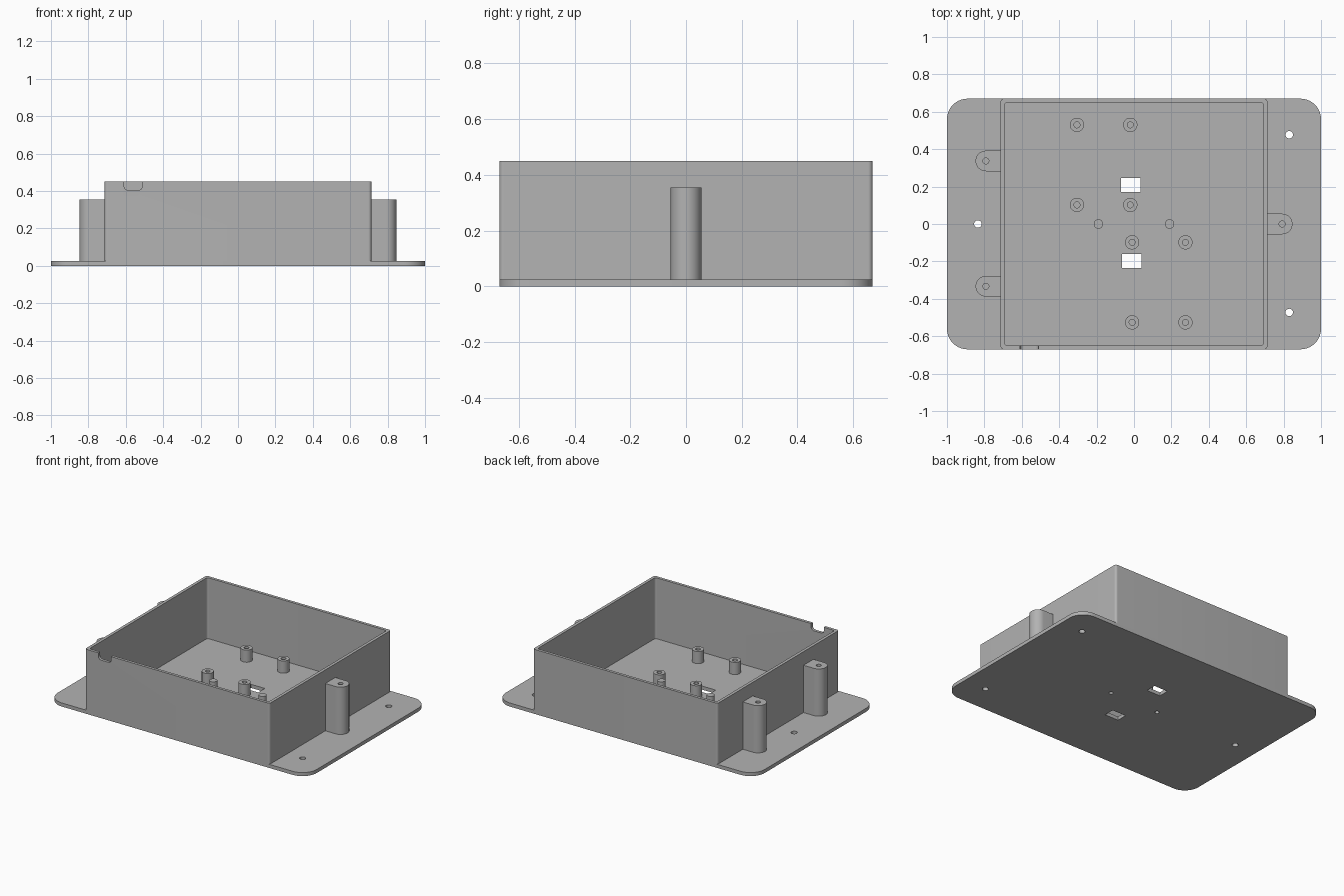
import bpy, bmesh, math
from mathutils import Matrix

cube = bpy.data.objects.get("Cube")
if cube:
    bpy.data.objects.remove(cube, do_unlink=True)

grey = bpy.data.materials.new("plain grey")
grey.use_nodes = True
colour = (0.45, 0.45, 0.45, 1)
grey.diffuse_color = colour
grey.node_tree.nodes["Principled BSDF"].inputs["Base Color"].default_value = colour

FLOOR, RIM = 0.025, 0.45


def arc(cx, cy, r, start, end, steps):
    return [(cx + r * math.cos(math.radians(start + (end - start) * i / steps)),
             cy + r * math.sin(math.radians(start + (end - start) * i / steps)))
            for i in range(steps + 1)]


def circle(cx, cy, r):
    return arc(cx, cy, r, 0, 360, 32)[:-1]


def rounded_rect(cx, cy, hx, hy, r=0.0):
    if not r:
        return [(cx - hx, cy - hy), (cx + hx, cy - hy), (cx + hx, cy + hy), (cx - hx, cy + hy)]
    points = []
    for k, (sx, sy) in enumerate([(1, 1), (-1, 1), (-1, -1), (1, -1)]):
        points += arc(cx + sx * (hx - r), cy + sy * (hy - r), r, k * 90, k * 90 + 90, 10)
    return points


def prism(outline, z0, z1, matrix=None):
    """Solid described by an outline, a height range and an optional turn."""
    return outline, z0, z1, matrix or Matrix()


def make_object(name, prisms):
    bm = bmesh.new()
    for outline, z0, z1, matrix in prisms:
        face = bm.faces.new([bm.verts.new((x, y, z0)) for x, y in outline])
        result = bmesh.ops.extrude_face_region(bm, geom=[face], use_keep_orig=True)
        top = [v for v in result["geom"] if isinstance(v, bmesh.types.BMVert)]
        bmesh.ops.translate(bm, verts=top, vec=(0, 0, z1 - z0))
        bmesh.ops.transform(bm, matrix=matrix, verts=list(face.verts) + top)
    bmesh.ops.recalc_face_normals(bm, faces=bm.faces)
    mesh = bpy.data.meshes.new(name)
    bm.to_mesh(mesh)
    bm.free()
    obj = bpy.data.objects.new(name, mesh)
    bpy.context.collection.objects.link(obj)
    return obj


def build(name, solid, cuts=()):
    obj = make_object(name, [solid])
    if cuts:
        cutter = make_object(name + "_cutter", cuts)
        cutter.hide_render = True
        mod = obj.modifiers.new("cut", "BOOLEAN")
        mod.operation, mod.solver, mod.object = "DIFFERENCE", "EXACT", cutter
        graph = bpy.context.evaluated_depsgraph_get()
        mesh = bpy.data.meshes.new_from_object(obj.evaluated_get(graph))
        obj.modifiers.clear()
        obj.data = mesh
        bpy.data.objects.remove(cutter, do_unlink=True)
    obj.data.materials.clear()
    obj.data.materials.append(grey)
    for poly in obj.data.polygons:
        poly.material_index = 0
        poly.use_smooth = True
    obj.data.set_sharp_from_angle(angle=math.radians(30))
    return obj


# Base plate with mounting holes, floor slots and peg bores
pegs = [(-0.19, 0), (0.19, 0)]
mounts = [(0.83, 0.477), (0.83, -0.473), (-0.835, 0)]
plate_cuts = [prism(circle(x, y, 0.02), -0.1, 0.1) for x, y in mounts]
plate_cuts += [prism(circle(x, y, 0.014), -0.1, 0.1) for x, y in pegs]
plate_cuts += [prism(rounded_rect(x, y, 0.053, 0.037), -0.1, 0.1)
               for x, y in [(-0.017, 0.208), (-0.012, -0.198)]]
build("base_plate", prism(rounded_rect(0, 0, 1, 0.67, 0.11), 0, FLOOR), plate_cuts)

# Box walls, open at the top, with a cable notch in the front rim
stand_up = Matrix.Rotation(math.radians(90), 4, "X")
build("box_walls", prism(rounded_rect(0, 0, 0.713, 0.67, 0.016), FLOOR, RIM),
      [prism(rounded_rect(0, 0, 0.692, 0.65, 0.014), -0.1, 0.6)])
walls = bpy.data.objects["box_walls"]
notch = make_object("notch_cutter",
                    [prism(rounded_rect(-0.56, 0.46, 0.049, 0.055, 0.022), 0.6, 0.72, stand_up)])
mod = walls.modifiers.new("notch", "BOOLEAN")
mod.operation, mod.solver, mod.object = "DIFFERENCE", "EXACT", notch
notched = bpy.data.meshes.new_from_object(
    walls.evaluated_get(bpy.context.evaluated_depsgraph_get()))
walls.modifiers.clear()
walls.data = notched
bpy.data.objects.remove(notch, do_unlink=True)
walls.data.set_sharp_from_angle(angle=math.radians(30))

# Outer screw posts, rounded on the side away from the wall
for name, side, y in [("left_post", 1, 0), ("right_back_post", -1, 0.337),
                      ("right_front_post", -1, -0.333)]:
    outline = [(side * px, y + py) for px, py in
               [(0.705, -0.055)] + arc(0.792, 0, 0.055, -90, 90, 20) + [(0.705, 0.055)]]
    build(name, prism(outline, FLOOR, 0.355),
          [prism(circle(side * 0.792, y, 0.016), 0.15, 0.4)])

# Board standoffs with screw holes, in two groups of four
standoffs = [(x, y) for x in (-0.305, -0.02) for y in (0.53, 0.102)]
standoffs += [(x, y) for x in (-0.01, 0.275) for y in (-0.098, -0.526)]
for i, (x, y) in enumerate(standoffs):
    build(f"standoff_{i + 1}", prism(circle(x, y, 0.038), FLOOR, 0.11),
          [prism(circle(x, y, 0.016), 0.035, 0.2)])

# Closed pegs bored from underneath
for i, (x, y) in enumerate(pegs):
    build(f"floor_peg_{i + 1}", prism(circle(x, y, 0.025), FLOOR, 0.115),
          [prism(circle(x, y, 0.014), 0, 0.1)])
